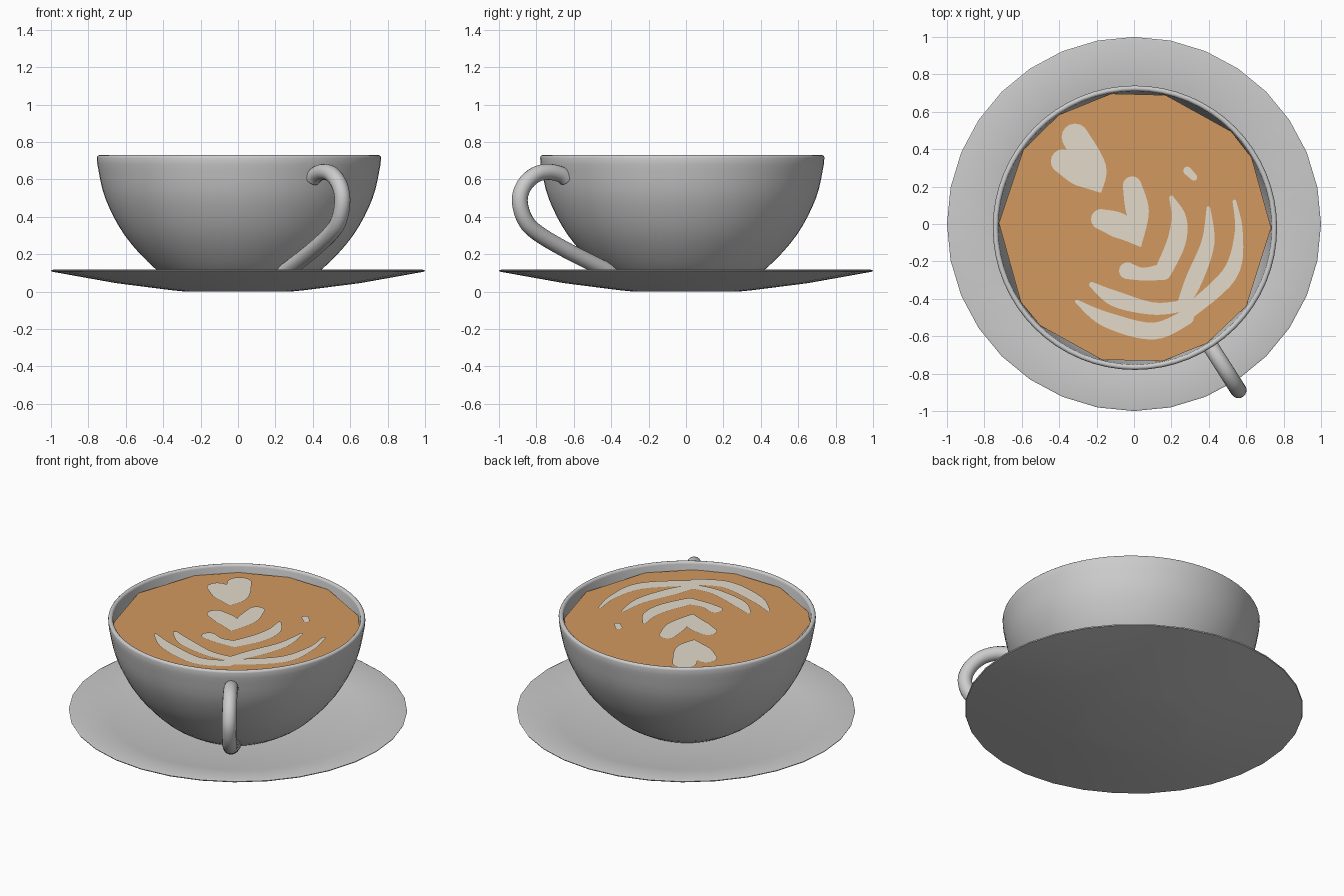
import bpy, bmesh, math
from mathutils import Vector

if "Cube" in bpy.data.objects:
    bpy.data.objects.remove(bpy.data.objects["Cube"])

CUP = (0.005, -0.02)          # cup axis
COFFEE_Z = 0.68


def material(name, rgb):
    m = bpy.data.materials.new(name)
    m.diffuse_color = (*rgb, 1)
    m.use_nodes = True
    m.node_tree.nodes["Principled BSDF"].inputs["Base Color"].default_value = m.diffuse_color
    return m


CHINA = material("grey_china", (0.60, 0.60, 0.60))
COFFEE = material("coffee_brown", (0.65, 0.32, 0.115))
FOAM = material("milk_foam", (0.77, 0.70, 0.59))


def finish(bm, name, mat, smooth=None):
    me = bpy.data.meshes.new(name)
    bm.to_mesh(me)
    bm.free()
    ob = bpy.data.objects.new(name, me)
    bpy.context.collection.objects.link(ob)
    me.materials.append(mat)
    if smooth:
        bpy.ops.object.select_all(action='DESELECT')
        ob.select_set(True)
        bpy.context.view_layer.objects.active = ob
        bpy.ops.object.shade_smooth_by_angle(angle=math.radians(smooth))
    return ob


def lathe(name, profile, sides, centre, mat):
    bm = bmesh.new()
    vs = [bm.verts.new((centre[0] + p[0], centre[1], p[1])) for p in profile]
    es = [bm.edges.new(p) for p in zip(vs, vs[1:])]
    bmesh.ops.spin(bm, geom=vs + es, cent=(*centre, 0), axis=(0, 0, 1),
                   angle=math.tau, steps=sides, use_duplicate=False)
    bmesh.ops.remove_doubles(bm, verts=bm.verts, dist=1e-4)
    bmesh.ops.recalc_face_normals(bm, faces=bm.faces)
    return finish(bm, name, mat, 50)


def spline(pts, steps):
    """Catmull-Rom curve through the points."""
    pts = [Vector(p) for p in pts]
    n, out = len(pts), []
    for i in range(n - 1):
        a, b, c, d = (pts[min(max(i + k, 0), n - 1)] for k in (-1, 0, 1, 2))
        for s in range(steps):
            t = s / steps
            out.append(0.5 * (2 * b + (c - a) * t + (2 * a - 5 * b + 4 * c - d) * t * t
                              + (3 * b - a - 3 * c + d) * t ** 3))
    return out + [pts[-1]]


# Saucer
lathe("saucer", [(0, 0), (0.28, 0), (0.36, 0.008), (0.65, 0.045), (0.997, 0.107),
                 (1.0, 0.113), (0.99, 0.117), (0.75, 0.072), (0.35, 0.03), (0, 0.03)],
      32, (0, 0), CHINA)

# Cup bowl: curved outside, rounded lip, curved inside
outer = spline([(0.30, 0.028), (0.45, 0.125), (0.61, 0.3), (0.715, 0.5), (0.757, 0.68)], 4)
lip = [Vector((0.7455 + 0.0145 * math.cos(a), 0.7155 + 0.0145 * math.sin(a)))
       for a in (math.pi * k / 6 for k in range(7))]
inner = spline([(0.725, 0.66), (0.685, 0.5), (0.58, 0.3), (0.40, 0.13)], 3)
lathe("cup", [(0, 0.028)] + outer + lip + inner + [(0, 0.09)], 64, CUP, CHINA)

# Handle: a round tube in the vertical plane towards the front right
ang = math.radians(-57.5)
radial = Vector((math.cos(ang), math.sin(ang), 0))
path = spline([(0.735, 0.605), (0.775, 0.628), (0.85, 0.64), (0.93, 0.625),
               (1.0, 0.57), (1.03, 0.49), (1.0, 0.39), (0.92, 0.315),
               (0.72, 0.215), (0.42, 0.09)], 5)
bm = bmesh.new()
side = Vector((0, 0, 1)).cross(radial)
rings = []
for i, p in enumerate(path):
    t = (path[min(i + 1, len(path) - 1)] - path[max(i - 1, 0)]).normalized()
    normal = (radial * t.x + Vector((0, 0, t.y))).cross(side)
    mid = Vector((*CUP, p.y)) + radial * p.x
    rings.append([bm.verts.new(mid + 0.043 * (math.cos(a) * side + math.sin(a) * normal))
                  for a in (math.tau * k / 16 for k in range(16))])
for r, q in zip(rings, rings[1:]):
    for k in range(16):
        bm.faces.new((r[k], r[(k + 1) % 16], q[(k + 1) % 16], q[k]))
bm.faces.new(rings[0])
bm.faces.new(rings[-1])
bmesh.ops.recalc_face_normals(bm, faces=bm.faces)
finish(bm, "handle", CHINA, 50)

# Coffee surface: an uneven polygon with its corners on a circle
bm = bmesh.new()
corners = [0, 31, 45, 77, 100, 124, 145, 178, 213, 226, 256, 282, 302, 325]
bm.faces.new([bm.verts.new((CUP[0] + 0.728 * math.cos(math.radians(a)),
                            CUP[1] + 0.728 * math.sin(math.radians(a)), COFFEE_Z))
              for a in corners])
finish(bm, "coffee", COFFEE)


# Milk foam: flat brush strokes with round ends, each point is x, y, half width
def foam(name, *strokes):
    bm = bmesh.new()
    z = COFFEE_Z + 0.004
    for stroke in strokes:
        pts = spline(stroke, 6)
        pairs = []
        for i, p in enumerate(pts):
            t = (pts[min(i + 1, len(pts) - 1)] - pts[max(i - 1, 0)]).xy.normalized()
            off = Vector((-t.y, t.x)) * max(p.z, 0.002)
            pairs.append([bm.verts.new((*(p.xy + s * off), z)) for s in (1, -1)])
        for (a, b), (c, d) in zip(pairs, pairs[1:]):
            bm.faces.new((a, b, d, c))
        for p in (pts[0], pts[-1]):
            bm.faces.new([bm.verts.new((p.x + p.z * math.cos(k * math.tau / 16),
                                        p.y + p.z * math.sin(k * math.tau / 16), z))
                          for k in range(16)])
    bm.normal_update()
    bmesh.ops.reverse_faces(bm, faces=[f for f in bm.faces if f.normal.z < 0])
    finish(bm, name, FOAM)


foam("foam_top_heart",
     [(-.177, .17, .003), (-.215, .29, .07), (-.315, .465, .072)],
     [(-.18, .17, .003), (-.27, .265, .072), (-.38, .335, .065)])
foam("foam_middle_heart",
     [(.035, -.12, .003), (.02, .06, .06), (-.01, .205, .05)],
     [(.035, -.12, .003), (-.06, -.02, .065), (-.175, .025, .055)])
foam("foam_chevron",
     [(.2, .14, .012), (.24, .03, .04), (.225, -.1, .05), (.155, -.255, .045)],
     [(.155, -.255, .045), (.05, -.268, .034), (-.035, -.25, .045)])
foam("foam_inner_leaves",
     [(-.225, -.325, .015), (-.1, -.4, .042), (.1, -.452, .033), (.25, -.44, .03)],
     [(.398, .085, .01), (.395, -.1, .035), (.32, -.3, .045), (.26, -.43, .03)])
foam("foam_outer_leaves",
     [(.537, .12, .01), (.56, -.05, .022), (.51, -.27, .042), (.28, -.48, .038)],
     [(-.305, -.415, .01), (-.15, -.51, .04), (.1, -.573, .045), (.28, -.5, .04)])
foam("foam_dot", [(.285, .285, .022), (.32, .25, .018)])
